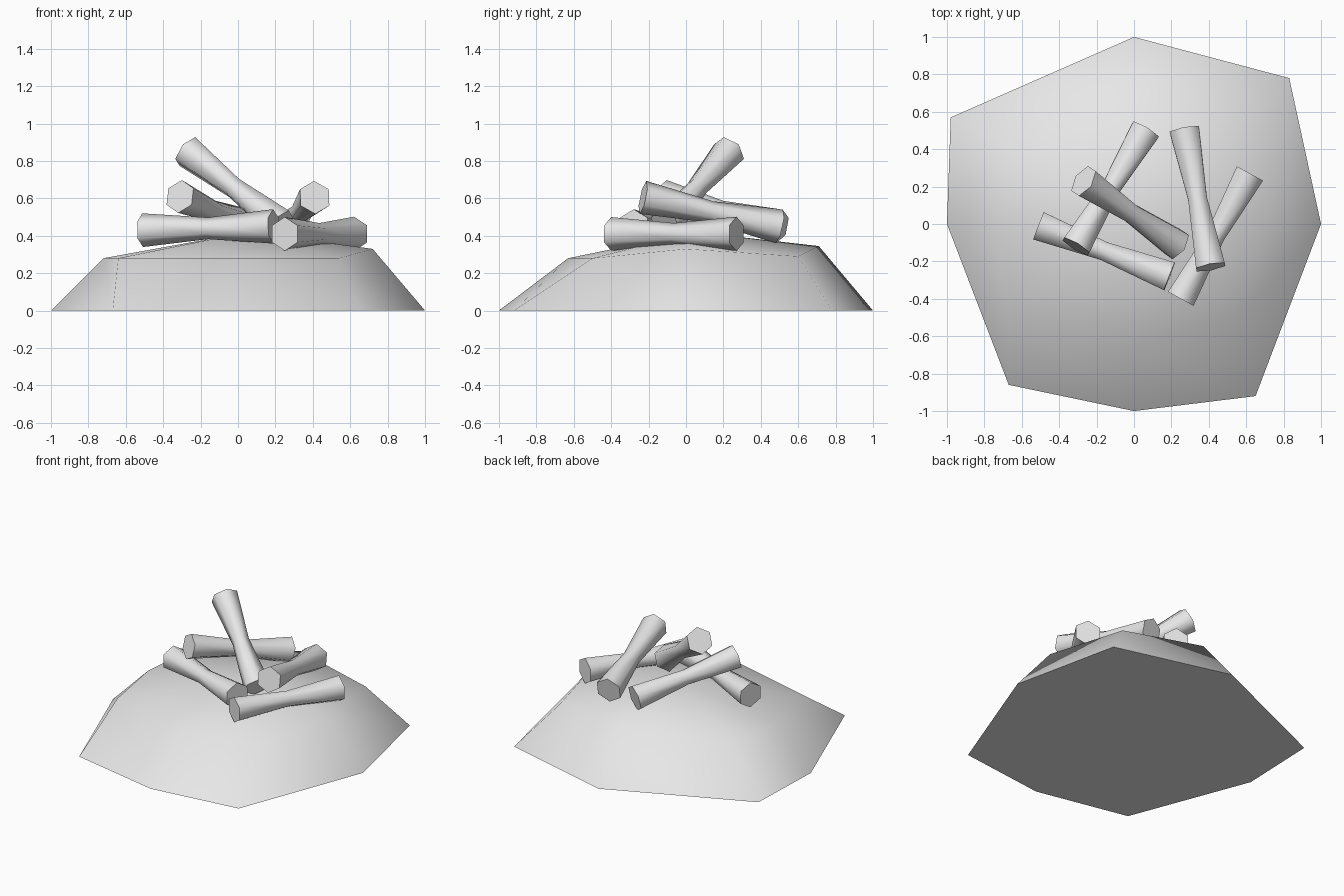
import bpy, bmesh, math
from mathutils import Vector

cube = bpy.data.objects.get("Cube")
if cube:
    bpy.data.objects.remove(cube, do_unlink=True)

GREY = (0.8, 0.8, 0.8, 1.0)
grey = bpy.data.materials.new("plain grey")
grey.use_nodes = True
grey.diffuse_color = GREY
grey.node_tree.nodes["Principled BSDF"].inputs["Base Color"].default_value = GREY


def finish(bm, name):
    """Smooth the sides, keep rims sharp, and link the part."""
    bmesh.ops.recalc_face_normals(bm, faces=bm.faces)
    for face in bm.faces:
        face.smooth = True
    for edge in bm.edges:
        edge.smooth = edge.calc_face_angle(0) < math.radians(65)
    mesh = bpy.data.meshes.new(name)
    bm.to_mesh(mesh)
    bm.free()
    mesh.materials.append(grey)
    bpy.context.collection.objects.link(bpy.data.objects.new(name, mesh))


def bridge(bm, lower, upper):
    n = len(lower)
    for i in range(n):
        j = (i + 1) % n
        bm.faces.new((lower[i], lower[j], upper[j], upper[i]))


# Mound: uneven eight-sided base, shoulder ring, and a low crown
base = [(0, 1), (0.83, 0.78), (1, 0), (0.65, -0.92),
        (0, -1), (-0.67, -0.86), (-1, 0), (-0.98, 0.57)]
shoulder = [(0, 0.71, 0.345), (0.6, 0.6, 0.29), (0.72, 0, 0.33), (0.54, -0.5, 0.28),
            (0, -0.63, 0.28), (-0.64, -0.46, 0.28), (-0.72, 0, 0.28), (-0.68, 0.41, 0.28)]
bm = bmesh.new()
foot = [bm.verts.new((x, y, 0)) for x, y in base]
ring = [bm.verts.new(p) for p in shoulder]
crown = bm.verts.new((0.05, 0.05, 0.42))
bm.faces.new(foot)
bridge(bm, foot, ring)
for i in range(len(ring)):
    bm.faces.new((ring[i], ring[(i + 1) % len(ring)], crown))
finish(bm, "mound")


def log(name, start, end, sides=6):
    """Six-sided log, narrower at its middle."""
    start, end = Vector(start), Vector(end)
    axis = (end - start).normalized()
    across = axis.cross(Vector((0, 0, 1))).normalized()
    up = across.cross(axis)
    bm = bmesh.new()
    rings = []
    for t, radius in ((0, 0.09), (0.5, 0.058), (1, 0.092)):
        centre = start.lerp(end, t)
        angles = [math.tau * i / sides for i in range(sides)]
        rings.append([bm.verts.new(centre + radius * (math.cos(a) * up + math.sin(a) * across))
                      for a in angles])
    bridge(bm, rings[0], rings[1])
    bridge(bm, rings[1], rings[2])
    bm.faces.new(rings[0])
    bm.faces.new(rings[2])
    finish(bm, name)


# Stacked logs
log("front_log", (-0.51, -0.01, 0.43), (0.19, -0.28, 0.45))
log("left_log", (0.25, -0.4, 0.41), (0.62, 0.27, 0.41))
log("back_left_log", (0.41, -0.23, 0.605), (0.27, 0.5, 0.45))
log("back_right_log", (-0.31, -0.12, 0.61), (0.06, 0.5, 0.45))
log("leaning_log", (0.23, -0.11, 0.46), (-0.27, 0.23, 0.85))
